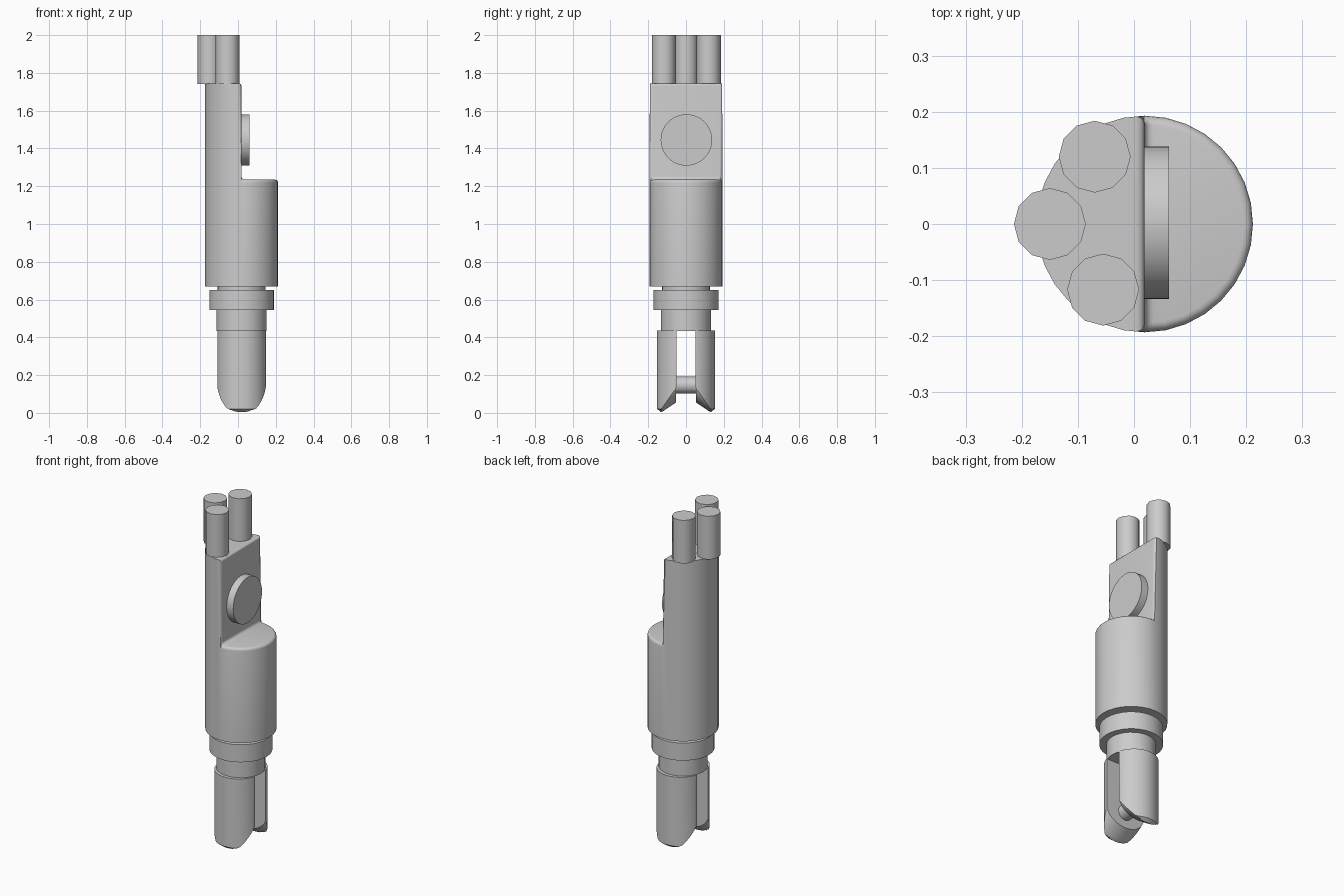
import bpy, bmesh, math

if "Cube" in bpy.data.objects:
    bpy.data.objects.remove(bpy.data.objects["Cube"])

AXIS = 0.019      # x of the main axis
grey = bpy.data.materials.new("light_grey")
grey.use_nodes = True
colour = (0.6, 0.6, 0.6, 1)
grey.diffuse_color = colour
grey.node_tree.nodes["Principled BSDF"].inputs["Base Color"].default_value = colour


def finish(name, bm):
    """Turn a bmesh into a smooth-shaded object with sharp edges kept."""
    bmesh.ops.recalc_face_normals(bm, faces=bm.faces)
    mesh = bpy.data.meshes.new(name)
    bm.to_mesh(mesh)
    bm.free()
    obj = bpy.data.objects.new(name, mesh)
    bpy.context.collection.objects.link(obj)
    mesh.materials.append(grey)
    bpy.ops.object.select_all(action="DESELECT")
    obj.select_set(True)
    bpy.context.view_layer.objects.active = obj
    bpy.ops.object.shade_smooth_by_angle(angle=math.radians(35))
    return obj


def cylinder(name, centre, radius, length, sides=32, rotation=(0, 0, 0)):
    bm = bmesh.new()
    bmesh.ops.create_cone(bm, cap_ends=True, segments=sides, radius1=radius,
                          radius2=radius, depth=length)
    obj = finish(name, bm)
    obj.location, obj.rotation_euler = centre, rotation
    return obj


def upright(name, radius, bottom, top, x=AXIS, y=0, sides=32):
    return cylinder(name, (x, y, (bottom + top) / 2), radius, top - bottom, sides)


def stepped_body():
    """Full round below the step, half round above it, with softened edges."""
    radius, sides, low, step, high = 0.193, 32, 0.67, 1.235, 1.745
    half = sides // 2
    bm = bmesh.new()

    def ring(z, first, last):
        return [bm.verts.new((AXIS + radius * math.sin(a), -radius * math.cos(a), z))
                for a in (2 * math.pi * i / sides for i in range(first, last))]

    base = ring(low, 0, sides)
    ledge = ring(step, 0, half + 1)
    crown = ring(high, half, sides + 1)
    bm.faces.new(base)
    ledge_face = bm.faces.new(ledge)
    bm.faces.new(crown)
    wall = bm.faces.new((ledge[0], ledge[-1], crown[0], crown[-1]))
    for i in range(half):
        bm.faces.new((base[i], base[i + 1], ledge[i + 1], ledge[i]))
        j = half + i
        loop = [base[j], base[(j + 1) % sides]]
        if i == half - 1:
            loop.append(ledge[0])
        loop += [crown[i + 1], crown[i]]
        if i == 0:
            loop.append(ledge[-1])
        bm.faces.new(loop)
    soft = list(set(ledge_face.edges) | set(wall.edges))
    bmesh.ops.bevel(bm, geom=soft, offset=0.016, segments=4, profile=0.5,
                    affect="EDGES", clamp_overlap=True)
    return finish("stepped_body", bm)


def prong(name, side):
    """Half-round fork arm with a rounded tip and a chamfered inner edge."""
    radius, inner, offset, top = 0.131, 0.052, 0.022, 0.435
    columns, rows = 24, 10
    bm = bmesh.new()
    lower, upper = [], []
    for i in range(columns + 1):
        x = -radius * 0.977 * math.cos(math.pi * i / columns)
        outer = offset + math.sqrt(radius ** 2 - x ** 2)
        arc = 0.1 * (1 - math.sqrt(1 - (x / radius) ** 2))
        low_row, high_row = [], []
        for j in range(rows + 1):
            y = inner + (outer - inner) * j / rows
            chamfer = max(0, 0.13 - y) * 0.68
            rim = max(0, y - 0.13) * 0.8
            low_row.append(bm.verts.new((AXIS + x, side * y, 0.003 + arc + chamfer + rim)))
            high_row.append(bm.verts.new((AXIS + x, side * y, top)))
        lower.append(low_row)
        upper.append(high_row)
    # tip and top surfaces
    for grid in (lower, upper):
        for a, b in zip(grid, grid[1:]):
            for j in range(rows):
                bm.faces.new((a[j], a[j + 1], b[j + 1], b[j]))
    # inner and outer walls
    for j in (0, rows):
        for i in range(columns):
            bm.faces.new((lower[i][j], lower[i + 1][j], upper[i + 1][j], upper[i][j]))
    # end walls
    for i in (0, columns):
        for j in range(rows):
            bm.faces.new((lower[i][j], lower[i][j + 1], upper[i][j + 1], upper[i][j]))
    bmesh.ops.remove_doubles(bm, verts=bm.verts, dist=0.0002)
    return finish(name, bm)


# main housing and its round button
stepped_body()
cylinder("round_button", (AXIS + 0.02, 0.002, 1.445), 0.136, 0.046, 48,
         (0, math.pi / 2, 0))

# three cable stubs on top
for label, x, y in (("middle", -0.15, 0), ("back", -0.07, 0.12), ("front", -0.055, -0.117)):
    upright(label + "_cable_stub", 0.064, 1.742, 2.0, x, y, 12)

# neck and collar
upright("upper_neck", 0.127, 0.64, 0.68)
upright("collar", 0.171, 0.545, 0.65)
upright("lower_neck", 0.133, 0.434, 0.55)

# fork and cross pin
prong("front_prong", -1)
prong("back_prong", 1)
cylinder("cross_pin", (AXIS, 0, 0.147), 0.045, 0.14, 24, (math.pi / 2, 0, 0))
